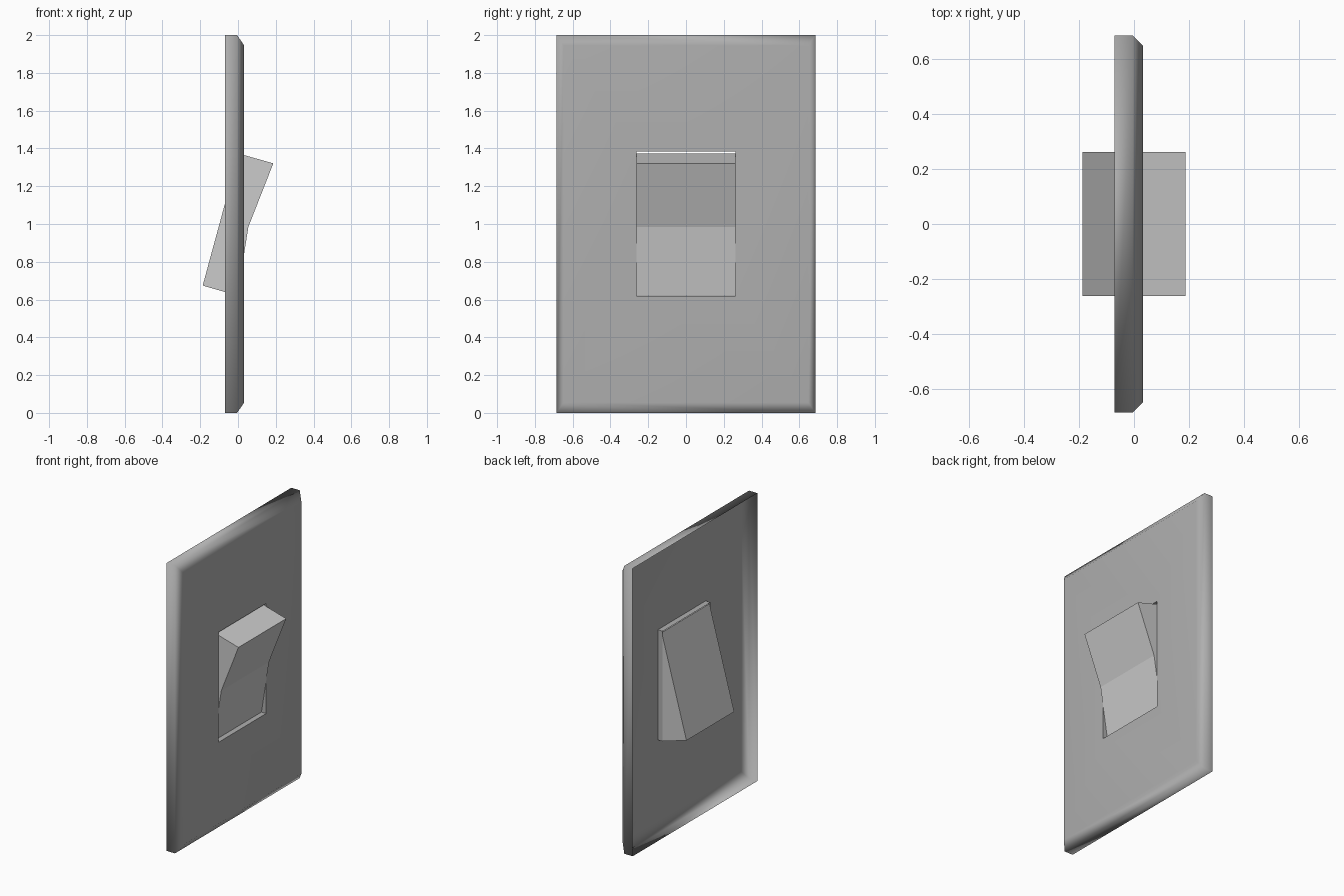
import bpy, bmesh

if "Cube" in bpy.data.objects:
    bpy.data.objects.remove(bpy.data.objects["Cube"])


def finish(name, bm):
    mesh = bpy.data.meshes.new(name)
    bm.to_mesh(mesh)
    bm.free()
    obj = bpy.data.objects.new(name, mesh)
    bpy.context.collection.objects.link(obj)
    return obj


def shell(name, rings):
    """Bridge a series of rectangles (x, half width, z low, z high)."""
    bm = bmesh.new()
    loops = [[bm.verts.new((x, y, z)) for y, z in ((-w, lo), (w, lo), (w, hi), (-w, hi))]
             for x, w, lo, hi in rings]
    for a, b in zip(loops, loops[1:]):
        for i in range(4):
            j = (i + 1) % 4
            bm.faces.new((a[i], b[i], b[j], a[j]))
    obj = finish(name, bm)
    obj.data.materials.append(dark)
    return obj


dark = bpy.data.materials.new("dark_grey")
dark.diffuse_color = (0.43, 0.43, 0.43, 1)
dark.use_nodes = True
dark.node_tree.nodes["Principled BSDF"].inputs["Base Color"].default_value = dark.diffuse_color

# Wall plate: open-backed, chamfered, smooth shaded
opening = (0.033, 0.263, 0.62, 1.385)
plate = shell("wall_plate", [
    opening,
    (0.033, 0.648, 0.055, 1.945),    # front edge of chamfer
    (-0.005, 0.685, 0.0, 2.0),       # back edge of chamfer
    (-0.07, 0.685, 0.0, 2.0),        # open rim against the wall
])
for p in plate.data.polygons:
    p.use_smooth = True
plate.modifiers.new("soft_normals", 'WEIGHTED_NORMAL')

# Short lip running back from the opening
shell("opening_lip", [(-0.005,) + opening[1:], opening])

# Rocker: side profile (x, z) with a creased front, extruded across y
profile = [(-0.187, 0.674), (-0.003, 0.621), (0.055, 0.985), (0.187, 1.321), (0.003, 1.373)]
half = 0.262
bm = bmesh.new()
side = bm.faces.new([bm.verts.new((x, -half, z)) for x, z in profile])
ext = bmesh.ops.extrude_face_region(bm, geom=[side], use_keep_orig=True)
bmesh.ops.translate(bm, vec=(0, 2 * half, 0),
                    verts=[g for g in ext["geom"] if isinstance(g, bmesh.types.BMVert)])
bmesh.ops.recalc_face_normals(bm, faces=bm.faces)
finish("rocker", bm)
